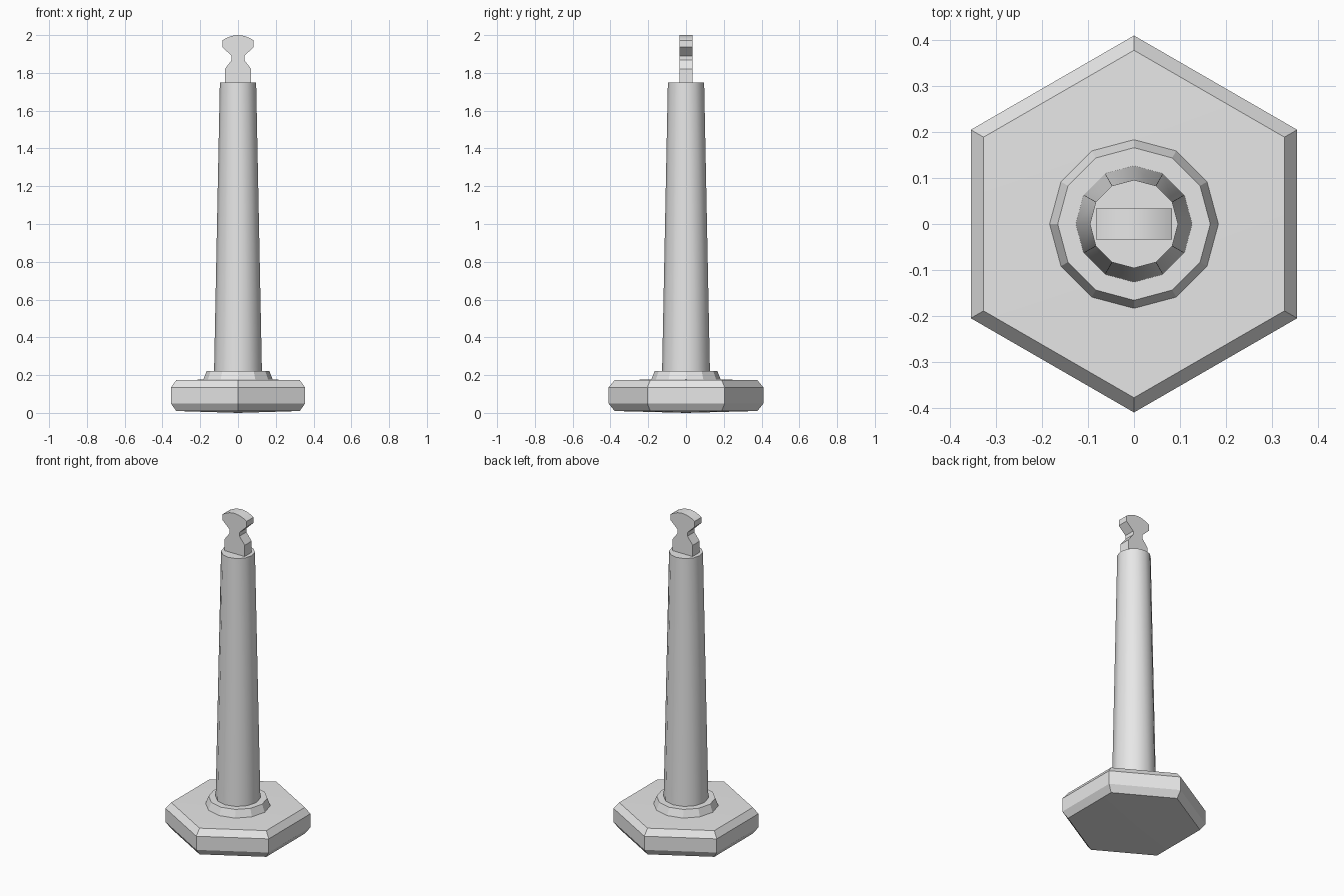
import bpy
import bmesh
from math import sin, cos, pi, radians

cube = bpy.data.objects.get("Cube")
if cube:
    bpy.data.objects.remove(cube, do_unlink=True)

# Single grey material
grey = bpy.data.materials.new("light grey")
grey.use_nodes = True
colour = (0.8, 0.8, 0.8, 1)
grey.diffuse_color = colour
grey.node_tree.nodes["Principled BSDF"].inputs["Base Color"].default_value = colour


def finish(name, bm, smooth_angle=None):
    bmesh.ops.recalc_face_normals(bm, faces=bm.faces)
    mesh = bpy.data.meshes.new(name)
    bm.to_mesh(mesh)
    bm.free()
    mesh.materials.append(grey)
    obj = bpy.data.objects.new(name, mesh)
    bpy.context.collection.objects.link(obj)
    if smooth_angle:
        bpy.ops.object.select_all(action="DESELECT")
        obj.select_set(True)
        bpy.context.view_layer.objects.active = obj
        bpy.ops.object.shade_smooth_by_angle(angle=radians(smooth_angle))
    return obj


def lathe(name, profile, sides, smooth_angle=None):
    """Stack rings of (radius, height), one corner on the y axis; radius 0 is a tip."""
    bm = bmesh.new()
    rings = []
    for r, z in profile:
        count = sides if r else 1
        rings.append([bm.verts.new((r * sin(2 * pi * i / sides),
                                    r * cos(2 * pi * i / sides), z))
                      for i in range(count)])
    for low, high in zip(rings, rings[1:]):
        for i in range(sides):
            j = (i + 1) % sides
            corners = [low[i % len(low)], low[j % len(low)],
                       high[j % len(high)], high[i % len(high)]]
            bm.faces.new(list(dict.fromkeys(corners)))
    for ring in (rings[0], rings[-1]):
        if len(ring) > 1:
            bm.faces.new(ring)
    return finish(name, bm, smooth_angle)


# Bevelled hexagonal base with very slightly domed faces
lathe("hexagonal_base", [(0, 0), (0.378, 0.01), (0.41, 0.05), (0.41, 0.135),
                         (0.378, 0.173), (0, 0.18)], 6, 10)

# Collar and tapered shaft
lathe("collar", [(0.186, 0.17), (0.166, 0.222)], 12)
lathe("shaft", [(0.127, 0.2), (0.096, 1.75)], 12, 40)

# Flat notched tip: half outline mirrored, with an arched top
half = [(0.07, 1.74), (0.07, 1.82), (0.034, 1.867), (0.034, 1.89),
        (0.083, 1.937), (0.083, 1.972)]
arch = [(0.083 * cos(pi * t / 8), 1.972 + 0.028 * (1 - cos(pi * t / 8) ** 2))
        for t in range(1, 8)]
outline = half + arch + [(-x, z) for x, z in reversed(half)]
bm = bmesh.new()
front = bm.faces.new([bm.verts.new((x, -0.034, z)) for x, z in outline])
moved = bmesh.ops.extrude_face_region(bm, geom=[front], use_keep_orig=True)["geom"]
bmesh.ops.translate(bm, vec=(0, 0.068, 0),
                    verts=[v for v in moved if isinstance(v, bmesh.types.BMVert)])
finish("notched_tip", bm, 25)
